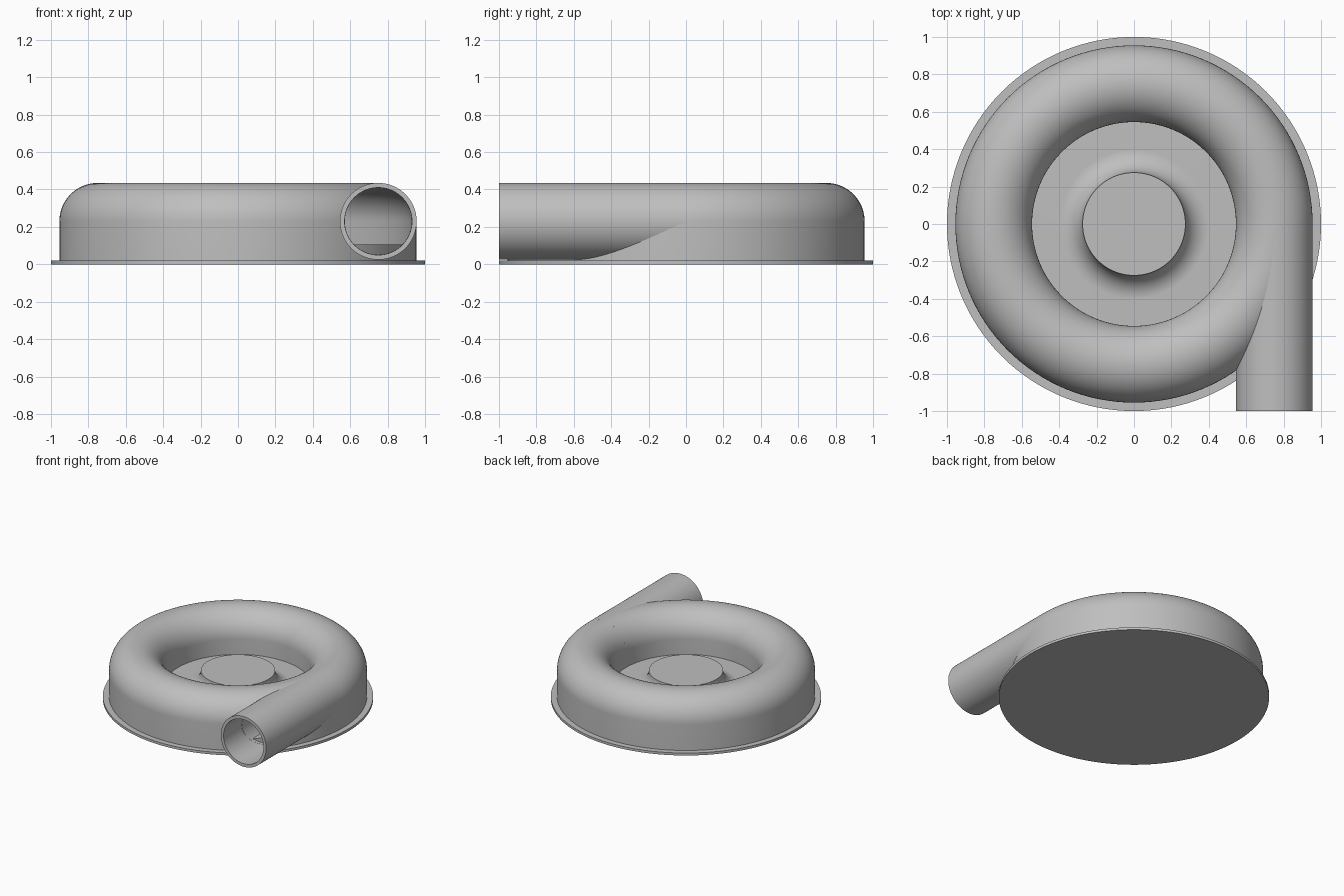
import bpy, bmesh, math
from mathutils import Matrix, Vector

if "Cube" in bpy.data.objects:
    bpy.data.objects.remove(bpy.data.objects["Cube"], do_unlink=True)

GREY = (0.52, 0.52, 0.52, 1.0)
metal = bpy.data.materials.new("cast_grey")
metal.use_nodes = True
metal.diffuse_color = GREY
metal.node_tree.nodes["Principled BSDF"].inputs["Base Color"].default_value = GREY

SEGMENTS = 128
RING = 0.75      # centre radius of the scroll, and x of the outlet
MID = 0.23       # height of the scroll centre
OUTER = 0.205    # tube radius outside
INNER = 0.18     # tube radius inside
FLOOR = 0.105    # height of the chamber floor


def arc(cx, cz, radius, start, end, steps=24):
    """Points along an arc in the radius/height plane, angles in degrees."""
    angles = [math.radians(start + (end - start) * i / steps) for i in range(steps + 1)]
    return [(cx + radius * math.cos(a), cz + radius * math.sin(a)) for a in angles]


def revolve(name, profile, closed=False, matrix=None):
    """Spin a radius/height profile around z into a solid."""
    bm = bmesh.new()
    verts = [bm.verts.new((r, 0, z)) for r, z in profile]
    edges = [bm.edges.new(pair) for pair in zip(verts, verts[1:])]
    if closed:
        edges.append(bm.edges.new((verts[-1], verts[0])))
    bmesh.ops.spin(bm, geom=verts + edges, cent=(0, 0, 0), axis=(0, 0, 1),
                   angle=math.tau, steps=SEGMENTS, use_duplicate=False)
    bmesh.ops.remove_doubles(bm, verts=bm.verts, dist=1e-4)
    bmesh.ops.recalc_face_normals(bm, faces=bm.faces)
    if matrix:
        bm.transform(matrix)
    mesh = bpy.data.meshes.new(name)
    bm.to_mesh(mesh)
    bm.free()
    mesh.materials.append(metal)
    obj = bpy.data.objects.new(name, mesh)
    bpy.context.collection.objects.link(obj)
    return obj


def activate(obj):
    bpy.ops.object.select_all(action='DESELECT')
    obj.select_set(True)
    bpy.context.view_layer.objects.active = obj


# Flat round flange under everything
flange = revolve("base_flange", [(0, 0), (1, 0), (1, 0.02), (0, 0.02)])

# Chamber floor with a flared hub in the middle
hub = revolve("floor_and_hub",
              [(0, MID)] + arc(0.40, MID, 0.125, 180, 270)
              + [(0.935, FLOOR), (0.935, 0.01), (0, 0.01)])

# Scroll housing: rounded hollow ring with straight skirts
housing = revolve("scroll_housing",
                  [(RING + OUTER, 0.01)] + arc(RING, MID, OUTER, 0, 180, 40)
                  + [(RING - OUTER, 0.09), (RING - INNER, 0.09)]
                  + arc(RING, MID, INNER, 180, 0, 40) + [(RING + INNER, 0.01)],
                  closed=True)

# Outlet pipe running to the front, tangent to the scroll
to_front = Matrix.Translation(Vector((RING, 0, MID))) @ Matrix.Rotation(math.pi / 2, 4, 'X')
pipe = revolve("outlet_pipe",
               [(OUTER, 0), (OUTER, 1), (INNER, 1), (INNER, 0)],
               closed=True, matrix=to_front)

# Open the housing wall where the pipe enters
bore = revolve("bore_cutter",
               [(0, 0.01), (INNER - 0.001, 0.01), (INNER - 0.001, 1.1), (0, 1.1)],
               matrix=to_front)
bore.hide_render = True
cut = housing.modifiers.new("bore", 'BOOLEAN')
cut.operation = 'DIFFERENCE'
cut.solver = 'EXACT'
cut.object = bore
activate(housing)
bpy.ops.object.modifier_apply(modifier=cut.name)
bpy.data.objects.remove(bore, do_unlink=True)

# Smooth curves, crisp rims
for part in (flange, hub, housing, pipe):
    activate(part)
    bpy.ops.object.shade_smooth_by_angle(angle=math.radians(30))
